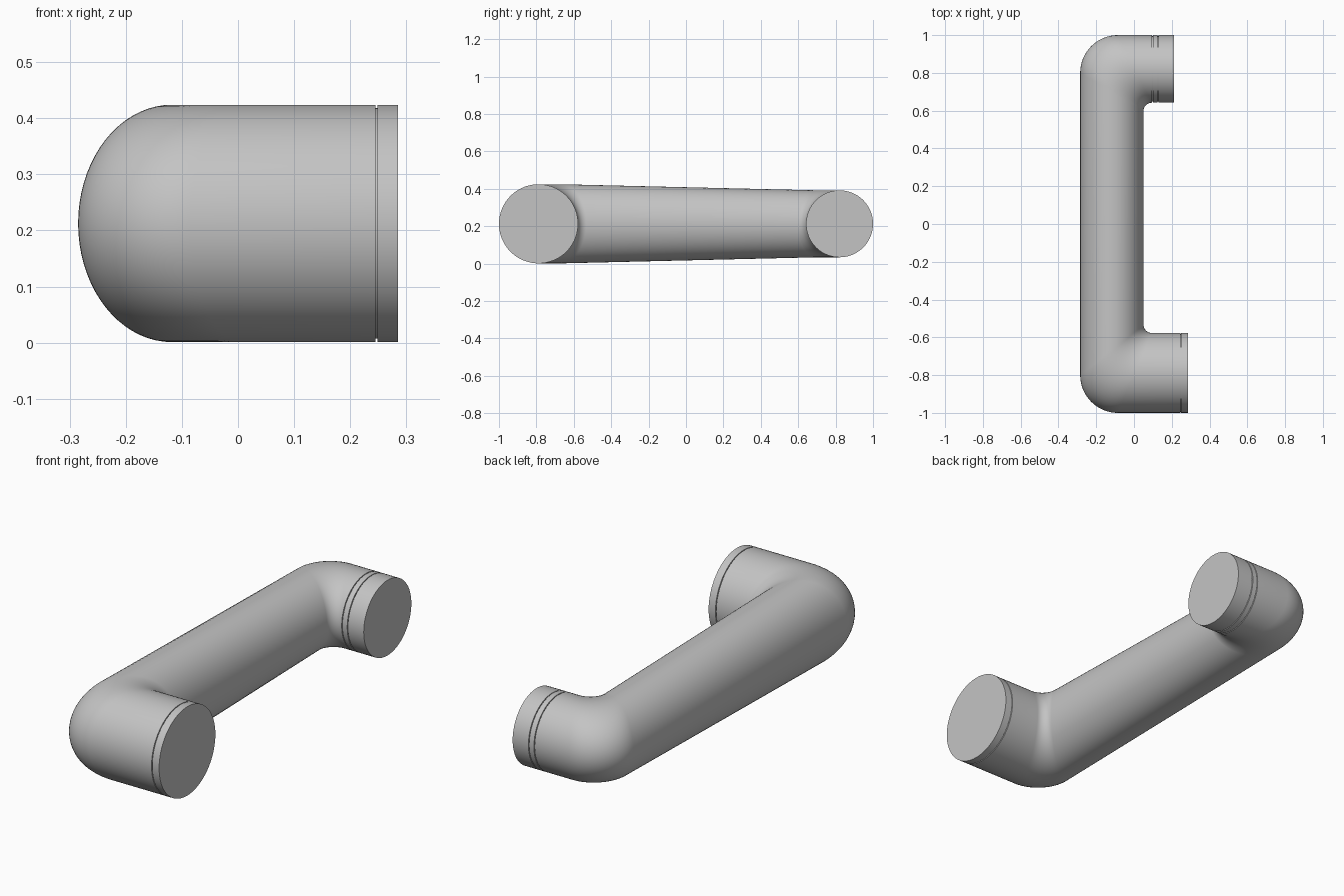
import bpy, bmesh
from math import sin, cos, pi, radians
from mathutils import Vector

cube = bpy.data.objects.get("Cube")
if cube:
    bpy.data.objects.remove(cube)

SIDES = 72
MID_Z = 0.2125
FRONT_R, BACK_R = 0.2115, 0.179

grey = bpy.data.materials.new("light grey")
grey.use_nodes = True
colour = (0.55, 0.55, 0.55, 1)
grey.diffuse_color = colour
grey.node_tree.nodes["Principled BSDF"].inputs["Base Color"].default_value = colour


def sweep(name, stations):
    """Skin elliptical rings given as (outer point, inner point, half height)."""
    bm = bmesh.new()
    rings = []
    for outer, inner, height in stations:
        a, b = Vector((*outer, MID_Z)), Vector((*inner, MID_Z))
        mid, half = (a + b) / 2, (a - b) / 2
        rings.append([bm.verts.new(mid + half * cos(t) + Vector((0, 0, height * sin(t))))
                      for t in (2 * pi * i / SIDES for i in range(SIDES))])
    for r, s in zip(rings, rings[1:]):
        for i in range(SIDES):
            j = (i + 1) % SIDES
            bm.faces.new((r[i], r[j], s[j], s[i]))
    bm.faces.new(rings[0])
    bm.faces.new(rings[-1])
    bmesh.ops.recalc_face_normals(bm, faces=bm.faces)
    mesh = bpy.data.meshes.new(name)
    bm.to_mesh(mesh)
    bm.free()
    obj = bpy.data.objects.new(name, mesh)
    mesh.materials.append(grey)
    bpy.context.collection.objects.link(obj)
    bpy.ops.object.select_all(action='DESELECT')
    obj.select_set(True)
    bpy.context.view_layer.objects.active = obj
    bpy.ops.object.shade_smooth_by_angle(angle=radians(35))
    return obj


def elbow(side, radius, steps=16):
    """Rings around a bend, from the arm to the long tube."""
    bend, fillet = 0.2, 0.045
    inner_y = 1 - 2 * radius
    result = []
    for k in range(steps + 1):
        t = pi / 2 * k / steps
        outer = (-0.085 - bend * sin(t), side * (1 - bend + bend * cos(t)))
        inner = (0.05 + fillet * (1 - sin(t)),
                 side * (inner_y - fillet + fillet * cos(t)))
        result.append((outer, inner, radius))
    return result


def arm_ring(x, side, radius, inset=0):
    return ((x, side * (1 - inset)), (x, side * (1 - 2 * radius + inset)), radius - inset)


# Bent pipe with a gentle taper from front to back
front_seam, back_seams, gap = 0.245, (0.09, 0.125), 0.004
pipe = [arm_ring(front_seam, -1, FRONT_R)]
pipe += elbow(-1, FRONT_R)
pipe += elbow(1, BACK_R)[::-1]
pipe += [arm_ring(back_seams[0] + 0.006, 1, BACK_R)]
sweep("bent_pipe", pipe)

# End collars, parted by narrow grooves
collars = [("front_collar", front_seam + gap, 0.285, -1, FRONT_R),
           ("back_inner_collar", back_seams[0] + 0.006 + gap, back_seams[1], 1, BACK_R),
           ("back_end_collar", back_seams[1] + gap, 0.212, 1, BACK_R)]
for name, start, end, side, radius in collars:
    sweep(name, [arm_ring(start, side, radius), arm_ring(end, side, radius)])

# Recessed cores behind the grooves
for name, start, end, side, radius in [("front_core", 0.22, 0.27, -1, FRONT_R),
                                       ("back_core", 0.09, 0.18, 1, BACK_R)]:
    sweep(name, [arm_ring(start, side, radius, 0.006), arm_ring(end, side, radius, 0.006)])
